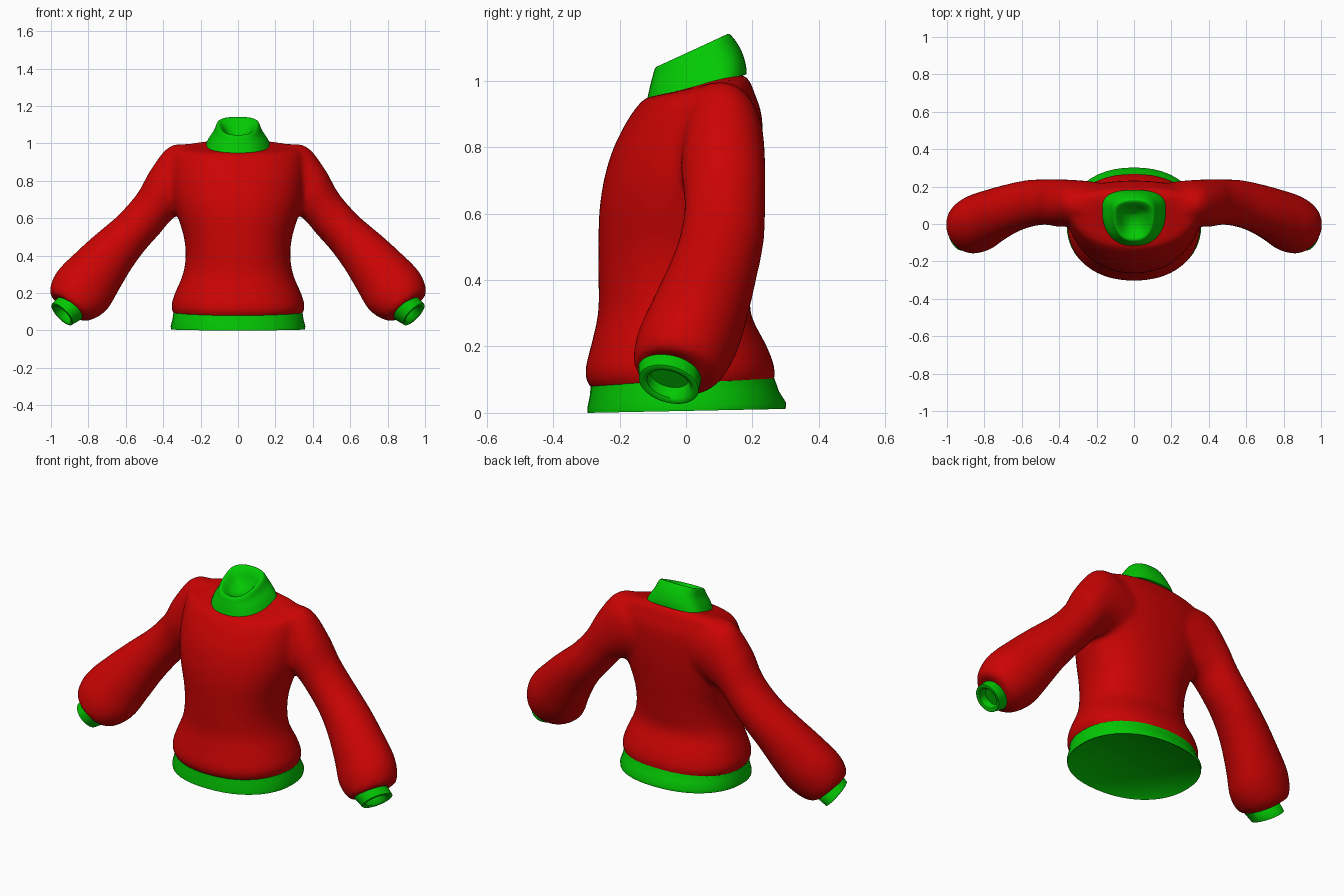
import bpy, bmesh, math
from mathutils import Vector


def material(name, rgb):
    m = bpy.data.materials.new(name)
    m.diffuse_color = (*rgb, 1)
    return m


RED = material("knit_red", (0.6, 0.001, 0.001))
GREEN = material("trim_green", (0.001, 0.58, 0.001))
SEGS = 48


def smooth_rows(rows, steps=5):
    """Catmull-Rom interpolation through rows of section numbers."""
    out = []
    for i in range(len(rows) - 1):
        a, b, c, d = (rows[max(i - 1, 0)], rows[i], rows[i + 1],
                      rows[min(i + 2, len(rows) - 1)])
        for k in range(steps):
            t = k / steps
            out.append(tuple(
                q + 0.5 * t * (r - p + t * (2 * p - 5 * q + 4 * r - s
                                            + t * (3 * (q - r) + s - p)))
                for p, q, r, s in zip(a, b, c, d)))
    return out + [rows[-1]]


def flat_ring(w, yf, zf, yb, zb, yc, n=2.2):
    """Rounded ring: half width, front y/z, back y/z, y of the widest place."""
    pts = []
    for i in range(SEGS):
        a = 2 * math.pi * i / SEGS
        c, s = math.cos(a), math.sin(a)
        x = w * math.copysign(abs(c) ** (2 / n), c)
        q = abs(s) ** (2 / n)
        y = yc + (yb - yc) * q if s > 0 else yc + (yf - yc) * q
        pts.append(Vector((x, y, zf + (zb - zf) * (y - yf) / (yb - yf))))
    return pts


def sleeve_ring(sec, side):
    """Oval ring from outer x/z, inner x/z, y range and forward tilt."""
    ox, oz, ix, iz, y0, y1, tilt = sec
    pts = []
    for i in range(SEGS):
        a = 2 * math.pi * i / SEGS
        c, s = math.cos(a), math.sin(a)
        lean = s * (y1 - y0) / 2 * tilt
        pts.append(Vector((side * ((ox + ix) / 2 + c * (ox - ix) / 2 + 0.76 * lean),
                           (y0 + y1) / 2 + s * (y1 - y0) / 2,
                           (oz + iz) / 2 + c * (oz - iz) / 2 - 0.65 * lean)))
    return pts


def loft(bm, rings):
    """Skin the rings and cap both ends."""
    vs = [[bm.verts.new(p) for p in r] for r in rings]
    for a, b in zip(vs, vs[1:]):
        for i in range(SEGS):
            j = (i + 1) % SEGS
            bm.faces.new((a[i], a[j], b[j], b[i]))
    bm.faces.new(vs[0])
    bm.faces.new(vs[-1])


def make(name, bm, mat):
    bmesh.ops.recalc_face_normals(bm, faces=bm.faces)
    me = bpy.data.meshes.new(name)
    bm.to_mesh(me)
    bm.free()
    me.materials.append(mat)
    ob = bpy.data.objects.new(name, me)
    bpy.context.collection.objects.link(ob)
    bpy.ops.object.select_all(action='DESELECT')
    ob.select_set(True)
    bpy.context.view_layer.objects.active = ob
    return ob


# Body: z, half width, front y, back y, y of widest place
torso = [(0.06, 0.325, -0.27, 0.25, 0.0), (0.09, 0.345, -0.298, 0.264, 0.0),
         (0.13, 0.358, -0.304, 0.269, 0.0), (0.2, 0.337, -0.287, 0.244, 0.0),
         (0.3, 0.295, -0.265, 0.195, 0.0), (0.4, 0.28, -0.264, 0.2, 0.0),
         (0.5, 0.29, -0.264, 0.21, 0.01), (0.6, 0.32, -0.262, 0.22, 0.03),
         (0.7, 0.35, -0.248, 0.228, 0.06), (0.8, 0.36, -0.218, 0.232, 0.08),
         (0.9, 0.36, -0.165, 0.228, 0.1), (0.965, 0.345, -0.11, 0.205, 0.1),
         (1.0, 0.29, -0.075, 0.19, 0.1), (1.02, 0.14, -0.04, 0.16, 0.09)]

# Sleeve: outer x/z, inner x/z, y range, tilt
sleeve = [(0.1, 0.98, 0.07, 0.68, -0.06, 0.2, 0), (0.24, 0.995, 0.17, 0.65, -0.04, 0.225, 0),
          (0.365, 0.985, 0.26, 0.63, -0.012, 0.235, 0),
          (0.467, 0.86, 0.34, 0.605, -0.015, 0.24, 0), (0.537, 0.735, 0.42, 0.515, -0.005, 0.24, 0),
          (0.642, 0.615, 0.5, 0.425, -0.02, 0.235, 0), (0.757, 0.517, 0.57, 0.328, -0.055, 0.215, 0),
          (0.865, 0.42, 0.64, 0.21, -0.105, 0.19, 0), (0.975, 0.305, 0.7, 0.11, -0.15, 0.155, 0.1),
          (1.005, 0.2, 0.785, 0.055, -0.157, 0.1, 0.2), (0.95, 0.17, 0.85, 0.06, -0.125, 0.04, 0.3)]

bm = bmesh.new()
loft(bm, [flat_ring(w, yf, z - 0.8 * max(0, z - 0.95), yb, z + 0.1 * max(0, z - 0.95), yc)
          for z, w, yf, yb, yc in smooth_rows(torso)])
for side in (1, -1):
    loft(bm, [sleeve_ring(s, side) for s in smooth_rows(sleeve)])
body = make("sweater_body", bm, RED)
# Fuse the torso and sleeves into one soft skin
rm = body.modifiers.new("fuse", 'REMESH')
rm.mode = 'VOXEL'
rm.voxel_size = 0.013
rm.use_smooth_shade = True
sm = body.modifiers.new("soften", 'SMOOTH')
sm.factor = 0.5
sm.iterations = 18
for m in ("fuse", "soften"):
    bpy.ops.object.modifier_apply(modifier=m)
bpy.ops.object.shade_smooth()


def trim(name, rings):
    bm = bmesh.new()
    loft(bm, rings)
    make(name, bm, GREEN)
    bpy.ops.object.shade_smooth_by_angle(angle=math.radians(50))


# Waistband with a slightly recessed underside
trim("waistband", [flat_ring(*r) for r in (
    (0.325, -0.265, 0.095, 0.24, 0.112, 0), (0.344, -0.287, 0.094, 0.264, 0.11, 0),
    (0.35, -0.289, 0.055, 0.28, 0.065, 0), (0.36, -0.297, 0.015, 0.302, 0.03, 0),
    (0.358, -0.297, 0.0, 0.3, 0.012, 0), (0.35, -0.289, 0.002, 0.292, 0.014, 0),
    (0.343, -0.282, 0.01, 0.284, 0.02, 0))])

# Collar: flared base, slanted lip and a bowl inside
collar = [(0.172, -0.117, 0.945, 0.183, 1.02, 0.09), (0.155, -0.108, 0.985, 0.18, 1.05, 0.085),
          (0.128, -0.1, 1.015, 0.165, 1.095, 0.075), (0.113, -0.093, 1.038, 0.138, 1.135, 0.065),
          (0.1, -0.08, 1.045, 0.122, 1.14, 0.06), (0.082, -0.06, 1.037, 0.1, 1.115, 0.05),
          (0.055, -0.03, 1.025, 0.08, 1.07, 0.04), (0.02, 0.01, 1.023, 0.05, 1.035, 0.03)]
trim("collar", [flat_ring(*r, n=2.4) for r in smooth_rows(collar, 3)])

# Cuffs with hollow ends
cuff = [(0.93, 0.185, 0.835, 0.075, -0.125, 0.035, 0.3), (0.947, 0.19, 0.837, 0.06, -0.143, 0.047, 0.3),
        (0.994, 0.142, 0.888, 0.03, -0.142, 0.038, 0.3), (0.99, 0.132, 0.895, 0.035, -0.132, 0.029, 0.3),
        (0.976, 0.127, 0.897, 0.047, -0.118, 0.015, 0.3), (0.94, 0.146, 0.87, 0.078, -0.108, 0.008, 0.3)]
for name, side in (("left_cuff", 1), ("right_cuff", -1)):
    trim(name, [sleeve_ring(s, side) for s in cuff])
